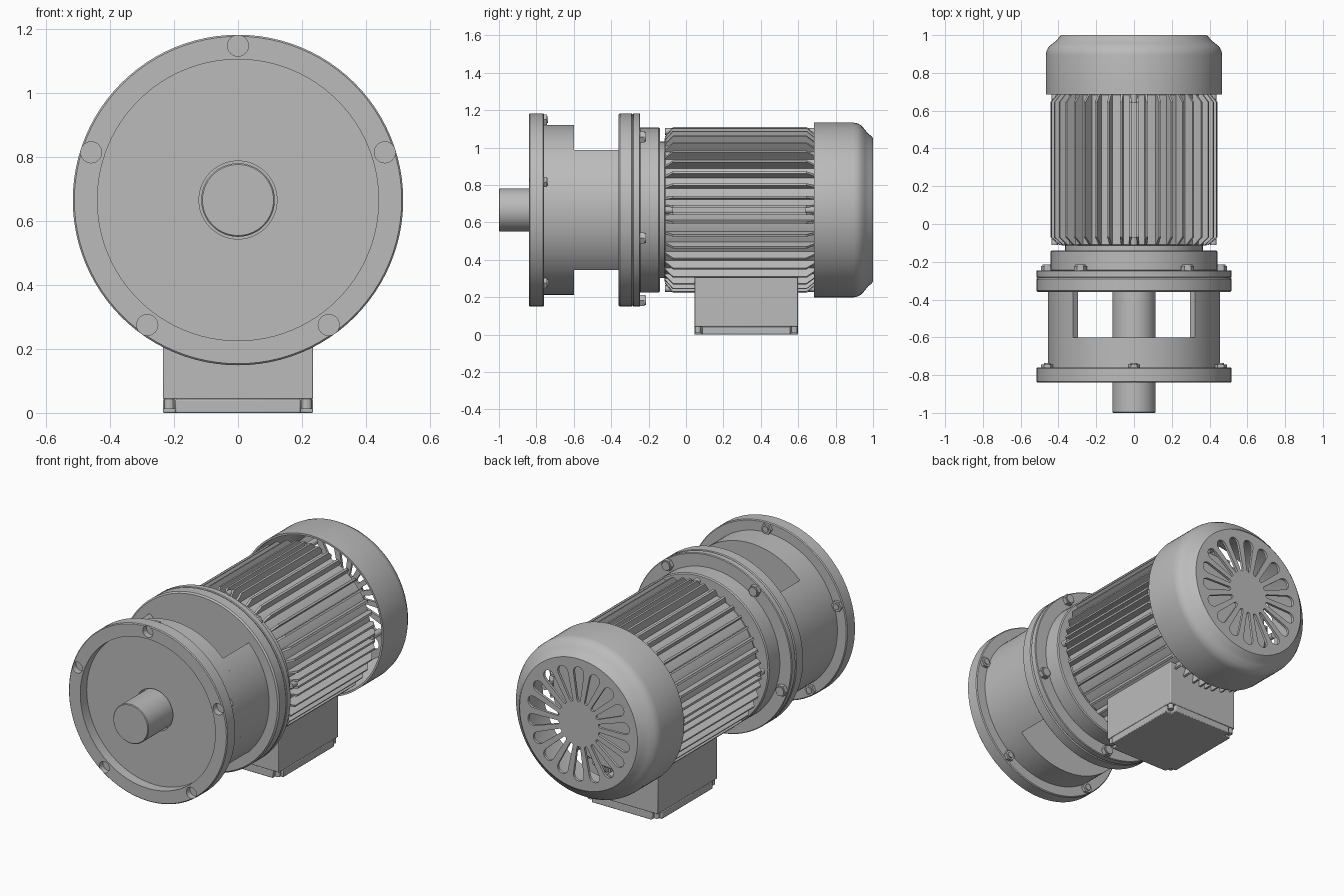
import bpy, bmesh
from math import sin, cos, tau, radians, asin
from mathutils import Vector

cube = bpy.data.objects.get("Cube")
if cube:
    bpy.data.objects.remove(cube, do_unlink=True)

AXIS = 0.666      # height of the machine axis
BOLT_R = 0.483    # bolt circle radius

grey = bpy.data.materials.new("machine grey")
grey.use_nodes = True
grey.diffuse_color = (0.5, 0.5, 0.5, 1)
grey.node_tree.nodes["Principled BSDF"].inputs["Base Color"].default_value = (0.5, 0.5, 0.5, 1)


def at(a, r, y, t=0.0):
    """Point at angle a, radius r, along y, shifted t sideways."""
    return Vector((r * cos(a) - t * sin(a), y, AXIS + r * sin(a) + t * cos(a)))


def finish(name, bm):
    bmesh.ops.remove_doubles(bm, verts=bm.verts, dist=1e-5)
    bmesh.ops.recalc_face_normals(bm, faces=bm.faces)
    mesh = bpy.data.meshes.new(name)
    bm.to_mesh(mesh)
    bm.free()
    mesh.materials.append(grey)
    ob = bpy.data.objects.new(name, mesh)
    bpy.context.collection.objects.link(ob)
    return ob


def prism(bm, low, high):
    """Solid between two matching outlines."""
    a = [bm.verts.new(p) for p in low]
    b = [bm.verts.new(p) for p in high]
    bm.faces.new(a)
    bm.faces.new(b[::-1])
    for i in range(len(a)):
        j = (i + 1) % len(a)
        bm.faces.new((a[j], a[i], b[i], b[j]))


def rod(bm, centre, r, y0, y1, sides=24):
    """Bar parallel to the axis; centre gives x and z."""
    ring = [(centre.x + r * cos(tau * i / sides), centre.z + r * sin(tau * i / sides))
            for i in range(sides)]
    prism(bm, [(x, y0, z) for x, z in ring], [(x, y1, z) for x, z in ring])


def lathe(name, profile, start=0.0, sweep=tau, n=96):
    """Turn a closed (radius, y) outline about the axis."""
    bm = bmesh.new()
    rings = [[bm.verts.new(at(start + sweep * i / n, r, y)) for r, y in profile]
             for i in range(n + 1)]
    m = len(profile)
    for p, q in zip(rings, rings[1:]):
        for i in range(m):
            j = (i + 1) % m
            if profile[i][0] or profile[j][0]:
                bm.faces.new((p[i], p[j], q[j], q[i]))
    if sweep < tau:
        bm.faces.new(rings[0])
        bm.faces.new(rings[-1])
    return finish(name, bm)


def disc(name, r, y0, y1, c=0.006):
    return lathe(name, [(0, y0), (r - c, y0), (r, y0 + c), (r, y1 - c), (r - c, y1), (0, y1)])


def cut(ob, cutter):
    mod = ob.modifiers.new("cut", "BOOLEAN")
    mod.operation, mod.solver, mod.object = "DIFFERENCE", "EXACT", cutter
    bpy.context.view_layer.objects.active = ob
    bpy.ops.object.modifier_apply(modifier=mod.name)
    bpy.data.objects.remove(cutter, do_unlink=True)


# Output shaft and front flange with recess and bore
disc("output_shaft", 0.115, -1.0, -0.34, 0.004)
flange = lathe("front_flange", [(0, -0.73), (0.122, -0.73), (0.122, -0.78), (0.44, -0.78),
                                (0.44, -0.84), (0.512, -0.84), (0.517, -0.835),
                                (0.517, -0.765), (0.512, -0.76), (0.455, -0.76),
                                (0.455, -0.6), (0, -0.6)])
front_angles = [radians(90 + 72 * k) for k in range(5)]
rear_angles = [radians(54 + 72 * k) for k in range(5)]
bm = bmesh.new()
for a in front_angles:
    rod(bm, at(a, BOLT_R, 0), 0.033, -0.9, -0.805)
cut(flange, finish("bolt_hole_cutter", bm))

# Nuts with studs behind the front flange
bm = bmesh.new()
for a in front_angles:
    rod(bm, at(a, BOLT_R, 0), 0.032, -0.765, -0.743, 6)
    rod(bm, at(a, BOLT_R, 0), 0.018, -0.765, -0.737, 16)
finish("front_nuts", bm)

# Two curved side walls of the open lantern
for side, start in (("left", -45), ("right", 135)):
    lathe(side + "_lantern_wall", [(0.42, -0.61), (0.455, -0.61), (0.455, -0.35), (0.42, -0.35)],
          radians(start), tau / 4, 32)

# Middle flanges, shoulder and neck
disc("lantern_rear_flange", 0.517, -0.36, -0.284, 0.008)
disc("motor_flange", 0.517, -0.284, -0.245, 0.004)
disc("motor_shoulder", 0.441, -0.25, -0.14)
disc("motor_neck", 0.365, -0.15, -0.1)
bm = bmesh.new()
for a in rear_angles:
    rod(bm, at(a, BOLT_R, 0), 0.034, -0.25, -0.222, 6)
    rod(bm, at(a, BOLT_R, 0), 0.026, -0.25, -0.215, 16)
finish("motor_flange_bolts", bm)

# Finned motor body; a paired rib with screws sits at each quarter
disc("motor_core", 0.388, -0.115, 0.69)
fin = [(0.37, -0.112), (0.395, -0.112), (0.443, -0.07), (0.443, 0.645), (0.41, 0.685), (0.37, 0.685)]
bm = bmesh.new()
for k in range(40):
    a = tau * k / 40
    for shift in ((-0.02, 0.02) if k % 10 == 0 else (0,)):
        prism(bm, [at(a, r, y, shift - 0.006) for r, y in fin],
              [at(a, r, y, shift + 0.006) for r, y in fin])
finish("cooling_fins", bm)
bm = bmesh.new()
for k in range(4):
    for y0, y1 in ((-0.112, -0.07), (0.64, 0.72)):
        rod(bm, at(tau * k / 4, 0.42, 0), 0.018, y0, y1, 16)
finish("body_screws", bm)

# Hollow fan cover with teardrop vents
cover = lathe("fan_cover", [(0.456, 0.685), (0.467, 0.685), (0.467, 0.895), (0.463, 0.918),
                            (0.45, 0.94), (0.428, 0.958), (0.408, 0.974), (0.396, 0.99),
                            (0.384, 1.0), (0, 1.0), (0, 0.985), (0.376, 0.985),
                            (0.396, 0.965), (0.438, 0.935), (0.456, 0.895)])
inner, outer, r_in, r_out = 0.142, 0.302, 0.011, 0.034
lean = asin((r_out - r_in) / (outer - inner))
drop = []
for centre, r, first, span in ((outer, r_out, -tau / 4 - lean, tau / 2 + 2 * lean),
                               (inner, r_in, tau / 4 + lean, tau / 2 - 2 * lean)):
    for i in range(9):
        b = first + span * i / 8
        drop.append((centre + r * cos(b), r * sin(b)))
bm = bmesh.new()
for k in range(18):
    a = tau * (k + 0.5) / 18
    prism(bm, [at(a, r, 0.96, t) for r, t in drop], [at(a, r, 1.05, t) for r, t in drop])
cut(cover, finish("vent_cutter", bm))

# Terminal box below the motor, with a notched lid and corner screws
MID, W, D, NOTCH = 0.322, 0.235, 0.277, 0.04


def slab(name, outline, z0, z1):
    bm = bmesh.new()
    prism(bm, [(x, MID + y, z0) for x, y in outline], [(x, MID + y, z1) for x, y in outline])
    ob = finish(name, bm)
    bevel = ob.modifiers.new("soft edges", "BEVEL")
    bevel.width, bevel.segments = 0.004, 2
    return ob


slab("terminal_box", [(W, D), (-W, D), (-W, -D), (W, -D)], 0.043, 0.31)
corners = []
for sx, sy in ((1, 1), (-1, 1), (-1, -1), (1, -1)):
    w, d = W - NOTCH, D - NOTCH
    trio = [(sx * W, sy * d), (sx * w, sy * d), (sx * w, sy * D)]
    corners += trio if sx == sy else trio[::-1]
slab("terminal_box_lid", corners, 0.0, 0.043)
bm = bmesh.new()
for sx in (1, -1):
    for sy in (1, -1):
        ring = [(sx * (W - 0.02) + 0.016 * cos(tau * i / 12),
                 MID + sy * (D - 0.02) + 0.016 * sin(tau * i / 12)) for i in range(12)]
        prism(bm, [(x, y, 0.012) for x, y in ring], [(x, y, 0.05) for x, y in ring])
finish("lid_screws", bm)

# Smooth the round parts, keep edges sharp
bpy.ops.object.select_all(action="DESELECT")
for ob in bpy.context.collection.objects:
    if ob.type == "MESH" and grey.name in ob.data.materials:
        ob.select_set(True)
        bpy.context.view_layer.objects.active = ob
bpy.ops.object.shade_smooth_by_angle(angle=radians(28))
